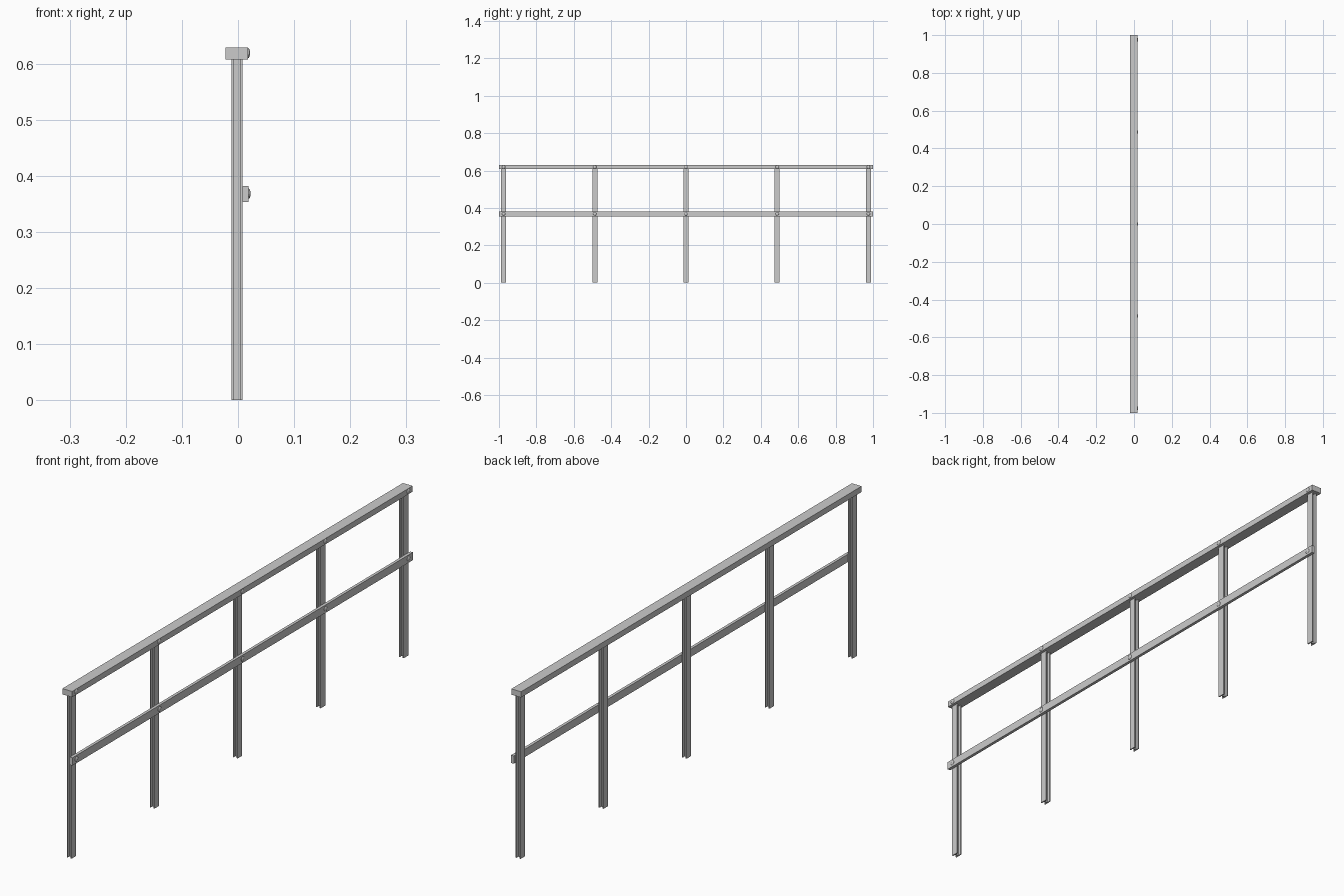
import bpy, bmesh, math
from mathutils import Matrix

if "Cube" in bpy.data.objects:
    bpy.data.objects.remove(bpy.data.objects["Cube"])


def finish(name, bm):
    bmesh.ops.recalc_face_normals(bm, faces=bm.faces[:])
    mesh = bpy.data.meshes.new(name)
    bm.to_mesh(mesh)
    bm.free()
    obj = bpy.data.objects.new(name, mesh)
    bpy.context.collection.objects.link(obj)
    return obj


def extrude_profile(name, points, offset, vec):
    """Solid made by extruding a closed outline along vec."""
    bm = bmesh.new()
    face = bm.faces.new([bm.verts.new(p) for p in points])
    top = bmesh.ops.extrude_face_region(bm, geom=[face])
    # keep the starting cap so that the solid is closed
    if not face.is_valid or len([f for f in bm.faces if len(f.verts) == len(points)]) < 2:
        bm.faces.new([v for v in bm.verts][:len(points)])
    verts = [g for g in top["geom"] if isinstance(g, bmesh.types.BMVert)]
    bmesh.ops.translate(bm, verts=verts, vec=vec)
    bmesh.ops.translate(bm, verts=bm.verts[:], vec=offset)
    return finish(name, bm)


def rail(name, x0, x1, z0, z1):
    outline = [(x0, -1, z0), (x1, -1, z0), (x1, -1, z1), (x0, -1, z1)]
    return extrude_profile(name, outline, (0, 0, 0), (0, 2, 0))


def bolt(name, x, y, z, radius=0.009, height=0.0035):
    """Low domed bolt head facing +x."""
    bm = bmesh.new()
    bmesh.ops.create_uvsphere(bm, u_segments=16, v_segments=8, radius=1)
    bmesh.ops.bisect_plane(bm, geom=bm.verts[:] + bm.edges[:] + bm.faces[:],
                           plane_co=(0, 0, 0), plane_no=(0, 0, -1), clear_outer=True)
    bmesh.ops.holes_fill(bm, edges=[e for e in bm.edges if e.is_boundary], sides=0)
    bm.transform(Matrix.Translation((x, y, z)) @ Matrix.Rotation(math.pi / 2, 4, 'Y')
                 @ Matrix.Diagonal((radius, radius, height, 1)))
    for f in bm.faces:
        f.smooth = len(f.verts) <= 4
    return finish(name, bm)


# I-beam section: flanges face x, web runs between them
X0, X1, T, W, B = -0.012, 0.008, 0.004, 0.0135, 0.0025
XC = (X0 + X1) / 2
half = [(X0, W), (X0 + T, W), (X0 + T, B), (X1 - T, B), (X1 - T, W), (X1, W)]
section = half + [(x, -y) for x, y in reversed(half)]

# Posts with a bolt through each rail
for i in range(5):
    y = -0.975 + i * 0.4875
    extrude_profile(f"post_{i + 1}", [(px, py, 0) for px, py in section],
                    (0, y, 0), (0, 0, 0.607))
    bolt(f"top_bolt_{i + 1}", 0.018, y, 0.6185)
    bolt(f"middle_bolt_{i + 1}", 0.019, y, 0.368)

# Handrail and middle rail
rail("top_rail", -0.022, 0.018, 0.607, 0.6285)
rail("middle_rail", 0.008, 0.019, 0.353, 0.382)
